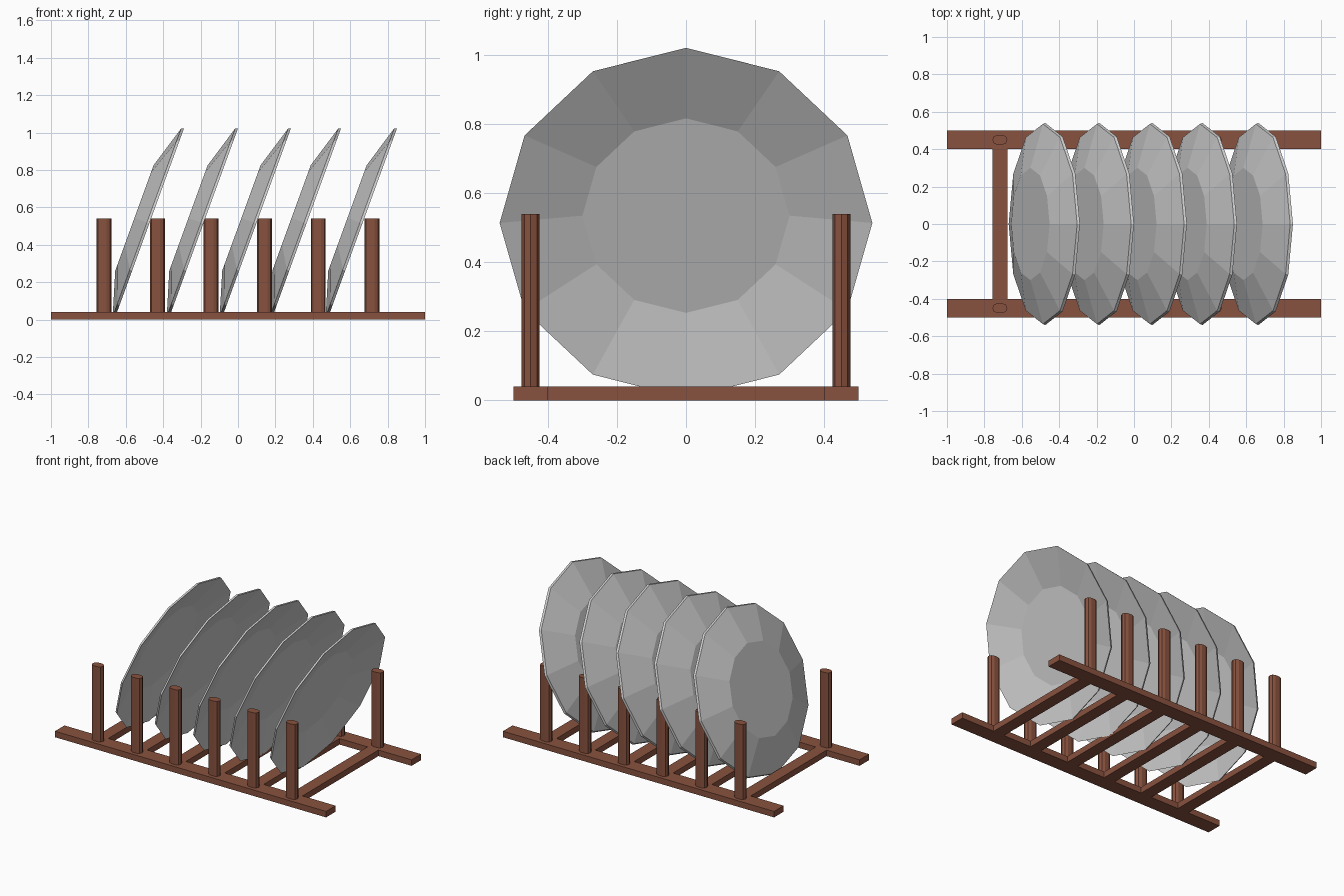
import bpy, bmesh, math
from mathutils import Matrix, Vector

if "Cube" in bpy.data.objects:
    bpy.data.objects.remove(bpy.data.objects["Cube"])

wood = bpy.data.materials.new("brown_wood")
wood.diffuse_color = (0.25, 0.085, 0.05, 1)
wood.use_nodes = True
wood.node_tree.nodes["Principled BSDF"].inputs["Base Color"].default_value = wood.diffuse_color


def finish(name, bm, mat=None):
    bmesh.ops.recalc_face_normals(bm, faces=bm.faces)
    me = bpy.data.meshes.new(name)
    bm.to_mesh(me)
    bm.free()
    ob = bpy.data.objects.new(name, me)
    bpy.context.collection.objects.link(ob)
    if mat:
        me.materials.append(mat)
    return ob


def box(name, center, size):
    bm = bmesh.new()
    bmesh.ops.create_cube(bm, size=1)
    bmesh.ops.scale(bm, vec=size, verts=bm.verts)
    bmesh.ops.translate(bm, vec=center, verts=bm.verts)
    return finish(name, bm, wood)


def peg(name, x, y):
    # stadium cross-section, extruded upward
    bm = bmesh.new()
    r, half, n = 0.026, 0.014, 4
    pts = []
    for side in (1, -1):
        for i in range(n + 1):
            a = -math.pi / 2 + math.pi * i / n
            pts.append((x + side * (half + r * math.cos(a)),
                        y + side * r * math.sin(a), 0.04))
    face = bm.faces.new([bm.verts.new(p) for p in pts])
    ext = bmesh.ops.extrude_face_region(bm, geom=[face], use_keep_orig=True)
    top = [v for v in ext["geom"] if isinstance(v, bmesh.types.BMVert)]
    bmesh.ops.translate(bm, vec=(0, 0, 0.5), verts=top)
    return finish(name, bm, wood)


def plate(name, x):
    # 12-sided shallow dish; profile is (radius, depth) from inside to outside
    bm = bmesh.new()
    profile = [(0.30, 0.062), (0.54, 0.0), (0.535, 0.014), (0.30, 0.085)]
    n = 12
    rings = [[bm.verts.new((-d, r * math.sin(2 * math.pi * i / n),
                            r * math.cos(2 * math.pi * i / n)))
              for i in range(n)] for r, d in profile]
    for a, b in zip(rings, rings[1:]):
        for i in range(n):
            j = (i + 1) % n
            bm.faces.new((a[i], a[j], b[j], b[i]))
    bm.faces.new(rings[0])
    bm.faces.new(rings[-1])
    # lean toward +x
    bm.transform(Matrix.Translation(Vector((x, 0, 0.514)))
                 @ Matrix.Rotation(math.radians(20), 4, 'Y'))
    return finish(name, bm)


# long rails
for side, label in ((-1, "front"), (1, "back")):
    box(label + "_rail", (0, side * 0.45, 0.02), (2, 0.1, 0.04))

# crossbars with a pair of pegs each
for i in range(6):
    x = -0.717 + 0.2865 * i
    box(f"crossbar_{i + 1}", (x, 0, 0.02), (0.08, 0.8, 0.04))
    peg(f"front_peg_{i + 1}", x, -0.45)
    peg(f"back_peg_{i + 1}", x, 0.45)

# leaning plates
for i, x in enumerate((-0.474, -0.185, 0.098, 0.366, 0.665)):
    plate(f"plate_{i + 1}", x)
